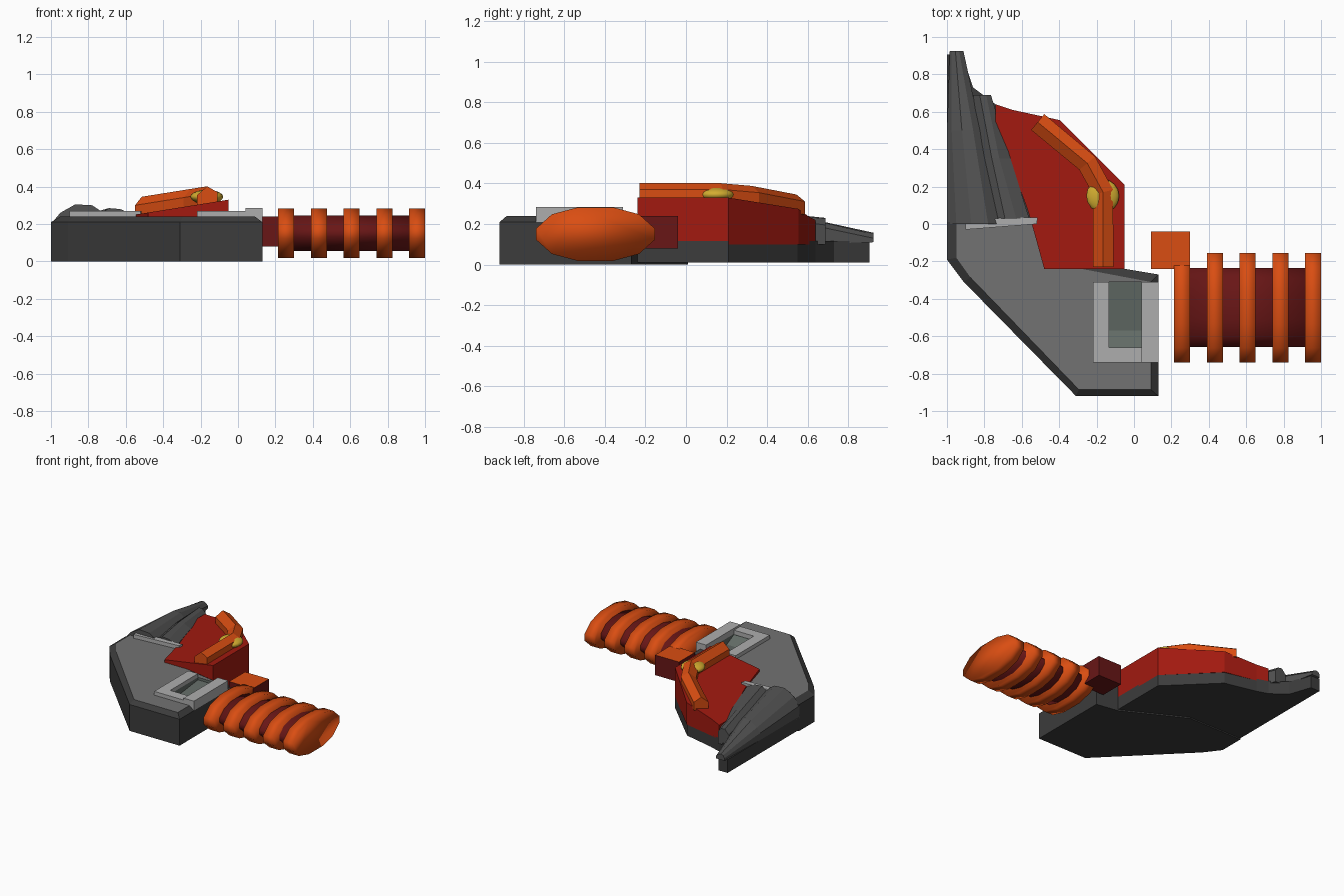
import bpy, bmesh
from mathutils import Vector

if "Cube" in bpy.data.objects:
    bpy.data.objects.remove(bpy.data.objects["Cube"])


def material(name, rgb):
    m = bpy.data.materials.new(name)
    m.diffuse_color = (*rgb, 1)
    m.use_nodes = True
    m.node_tree.nodes["Principled BSDF"].inputs["Base Color"].default_value = m.diffuse_color
    return m


DARK = material("dark_grey", (0.045, 0.045, 0.045))
FAN = material("fan_grey", (0.085, 0.085, 0.085))
MID = material("mid_grey", (0.17, 0.17, 0.17))
LIGHT = material("light_grey", (0.42, 0.42, 0.42))
GREEN = material("slot_grey", (0.12, 0.145, 0.13))
RED = material("red", (0.36, 0.01, 0.005))
MAROON = material("dark_red", (0.14, 0.008, 0.008))
ORANGE = material("orange", (0.7, 0.075, 0.006))
GOLD = material("gold", (0.65, 0.42, 0.03))


def loft(name, rings, mat, cap_mat=None, smooth=False):
    """Skin equal-length rings of points and close both ends."""
    bm = bmesh.new()
    vs = [[bm.verts.new(p) for p in ring] for ring in rings]
    n = len(vs[0])
    for a, b in zip(vs, vs[1:]):
        for i in range(n):
            bm.faces.new((a[i], a[(i + 1) % n], b[(i + 1) % n], b[i]))
    bm.faces.new(vs[0])
    cap = bm.faces.new(vs[-1])
    if cap_mat:
        cap.material_index = 1
    bmesh.ops.recalc_face_normals(bm, faces=bm.faces)
    for f in bm.faces:
        f.smooth = smooth
    me = bpy.data.meshes.new(name)
    bm.to_mesh(me)
    bm.free()
    me.materials.append(mat)
    if cap_mat:
        me.materials.append(cap_mat)
    ob = bpy.data.objects.new(name, me)
    bpy.context.collection.objects.link(ob)
    return ob


def at_z(outline, z):
    return [(x, y, z) for x, y in outline]


def box(name, x0, x1, y0, y1, z0, z1, mat, cap_mat=None):
    o = [(x0, y0), (x1, y0), (x1, y1), (x0, y1)]
    return loft(name, [at_z(o, z0), at_z(o, z1)], mat, cap_mat)


# Front body plate with chamfered top
outer = [(-1, -.19), (-.91, -.31), (-.31, -.92), (.13, -.92), (.13, -.27),
         (-.05, -.24), (-.52, .01), (-1, .01)]
inner = [(-.95, -.18), (-.875, -.285), (-.295, -.885), (.09, -.885), (.09, -.31),
         (-.28, -.24), (-.52, .01), (-.95, .01)]
plate = loft("body_plate", [at_z(outer, 0), at_z(outer, .21), at_z(inner, .24)], DARK, MID)

# Sunken slot in the plate
slot = [(-.31, .30), (-.31, .22), (-.57, .19), (-.66, .235), (-.66, .30)]
cutter = loft("slot_cutter", [[(x, y, z) for y, z in slot] for x in (-.135, .04)], GREEN)
cutter.hide_render = True
cutter.hide_viewport = True
cutter.display_type = 'WIRE'
cut = plate.modifiers.new("slot", 'BOOLEAN')
cut.object = cutter
cut.operation = 'DIFFERENCE'
cut.material_mode = 'TRANSFER'

# Raised frame around the slot
box("frame_left", -.22, -.135, -.74, -.31, .22, .27, LIGHT)
box("frame_front", -.135, .04, -.74, -.66, .22, .27, LIGHT)
box("frame_right", .04, .13, -.74, -.31, .21, .285, LIGHT)

# Rear base under the red block and fan
base = [(-1, 0), (-1, .905), (-.92, .905), (-.86, .73), (-.74, .64), (-.65, .61),
        (-.395, .55), (-.05, .21), (-.05, -.24), (-.3, -.24), (-.52, 0)]
loft("rear_base", [at_z(base, .01), at_z(base, .115)], DARK)


# Red block with sloping top
def red_z(x):
    return .33 + .16 * (x + .05)


red = [(-.48, -.24), (-.05, -.24), (-.05, .21), (-.395, .555), (-.65, .61),
       (-.74, .64), (-.74, .54), (-.57, .08), (-.535, -.04)]
loft("red_block", [at_z(red, .1), [(x, y, red_z(x)) for x, y in red]], RED)

# Bent ridge rail on the red block
path = [Vector(p) for p in ((-.165, -.23), (-.165, .17), (-.25, .325), (-.515, .545))]
section = [(-.055, -.015), (-.055, .05), (0, .09), (.055, .05), (.055, -.015)]
rings = []
for i, p in enumerate(path):
    d0 = (p - path[max(i - 1, 0)]).normalized()
    d1 = (path[min(i + 1, 3)] - p).normalized()
    d = (d0 + d1).normalized()
    ring = []
    for s, h in section:
        q = p + Vector((d.y, -d.x)) * s
        ring.append((q.x, q.y, red_z(q.x) + h))
    rings.append(ring)
loft("ridge_rail", rings, ORANGE)

# Gold stud pierced by the rail
bpy.ops.mesh.primitive_uv_sphere_add(segments=16, ring_count=10, radius=1,
                                     location=(-.167, .15, .345))
stud = bpy.context.object
stud.name = "gold_stud"
stud.scale = (.088, .09, .038)
stud.data.materials.append(GOLD)
bpy.ops.object.shade_smooth()

# Folded fan blades: (y, floor z, top profile)
blades = {
    "fan_blade_outer": [
        (0, .1, [(-1, .2), (-.95, .26), (-.87, .305), (-.78, .3), (-.72, .26)]),
        (.5, .1, [(-1, .17), (-.975, .21), (-.92, .25), (-.86, .25), (-.82, .22)]),
        (.925, .11, [(-.985, .13), (-.975, .15), (-.955, .157), (-.935, .15), (-.912, .13)])],
    "fan_blade_inner": [
        (.03, .1, [(-.74, .25), (-.69, .285), (-.63, .28), (-.56, .25)]),
        (.35, .1, [(-.81, .23), (-.76, .265), (-.72, .26), (-.66, .235)]),
        (.69, .1, [(-.86, .19), (-.825, .23), (-.79, .225), (-.765, .195)])],
}
for name, sections in blades.items():
    loft(name, [[(x, y, z) for x, z in top] + [(top[-1][0], y, f), (top[0][0], y, f)]
                for y, f, top in sections], FAN)

# Light bar at the foot of the fan
bar = [(-.9, -.03), (-.52, 0), (-.515, .035), (-.7, .035), (-.9, 0)]
loft("fan_bar", [at_z(bar, .22), at_z(bar, .27)], LIGHT)

# Connector between body and grip
box("grip_connector", .09, .3, -.24, -.04, .08, .24, MAROON, ORANGE)

# Grip: dark core with raised bands
quarter = [(.293, .028), (.215, .098), (.088, .132)]
oval = (quarter + [(-y, z) for y, z in reversed(quarter)]
        + [(-y, -z) for y, z in quarter] + [(y, -z) for y, z in reversed(quarter)])


def grip_part(name, x0, x1, k, mat):
    ring = [(-.447 + y * k, .15 + z * k) for y, z in oval]
    loft(name, [[(x, y, z) for y, z in ring] for x in (x0, x1)], mat, smooth=True)


grip_part("grip_core", .24, .97, .72, MAROON)
for i in range(5):
    x = .215 + .175 * i
    grip_part(f"grip_band_{i + 1}", x, x + .085, 1, ORANGE)
